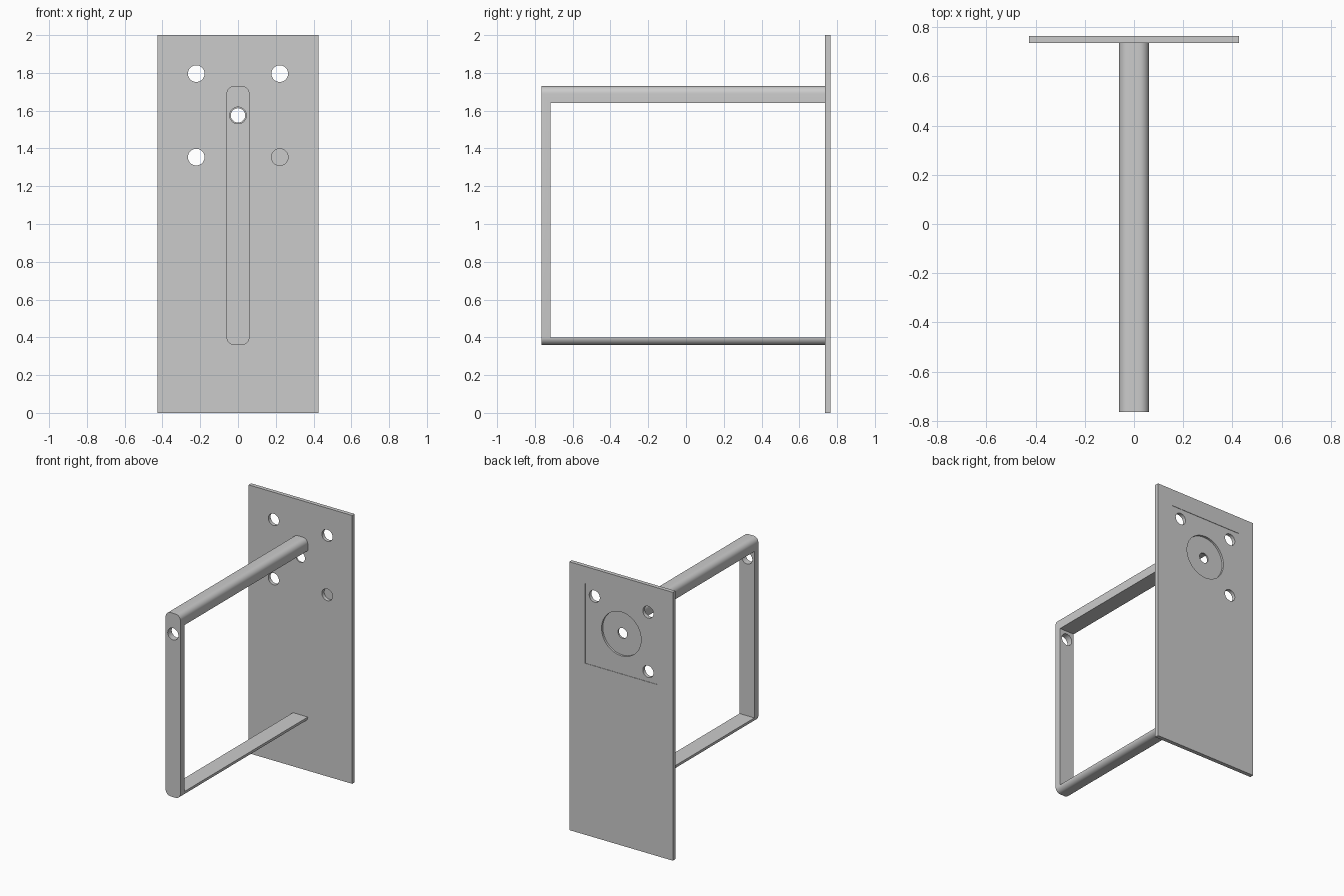
import bpy, bmesh, math
from mathutils import Matrix

old = bpy.data.objects.get("Cube")
if old:
    bpy.data.objects.remove(old, do_unlink=True)

grey = bpy.data.materials.new("plain grey")
grey.use_nodes = True
COLOUR = (0.6, 0.6, 0.6, 1)
grey.diffuse_color = COLOUR
grey.node_tree.nodes["Principled BSDF"].inputs["Base Color"].default_value = COLOUR


def finish(name, bm):
    mesh = bpy.data.meshes.new(name)
    bm.to_mesh(mesh)
    bm.free()
    mesh.materials.append(grey)
    obj = bpy.data.objects.new(name, mesh)
    bpy.context.collection.objects.link(obj)
    return obj


def box(name, x, y, z, round_edges=0):
    """Box from (min, max) pairs; optionally round the edges running along y."""
    bm = bmesh.new()
    bmesh.ops.create_cube(bm, size=1)
    for v in bm.verts:
        v.co = [(lo + hi) / 2 + c * (hi - lo) for c, (lo, hi) in zip(v.co, (x, y, z))]
    if round_edges:
        edges = [e for e in bm.edges
                 if abs(e.verts[0].co.y - e.verts[1].co.y) > 0.1]
        bmesh.ops.bevel(bm, geom=edges, offset=round_edges, segments=8,
                        profile=0.5, affect='EDGES')
    return finish(name, bm)


def drill(x, z, radius, y):
    """Cylinder cutter along y."""
    bm = bmesh.new()
    bmesh.ops.create_cone(bm, cap_ends=True, segments=48, radius1=radius,
                          radius2=radius, depth=y[1] - y[0],
                          matrix=Matrix.Translation((x, sum(y) / 2, z))
                          @ Matrix.Rotation(math.pi / 2, 4, 'X'))
    return finish("hole_cutter", bm)


def cut(obj, cutters):
    bpy.context.view_layer.objects.active = obj
    for cutter in cutters:
        mod = obj.modifiers.new("cut", 'BOOLEAN')
        mod.operation = 'DIFFERENCE'
        mod.solver = 'EXACT'
        mod.object = cutter
        bpy.ops.object.modifier_apply(modifier=mod.name)
        bpy.data.objects.remove(cutter, do_unlink=True)
    bpy.ops.object.select_all(action='DESELECT')
    obj.select_set(True)
    bpy.ops.object.shade_smooth_by_angle(angle=math.radians(30))


FRONT, JOIN, BACK = -0.765, 0.735, 0.765
HOLE_Z = 1.575

# Mounting plate: shallow square pocket, round recess and five through holes
plate = box("mounting_plate", (-0.427, 0.427), (JOIN, BACK), (0, 2))
through = (JOIN - 0.1, BACK + 0.1)
cutters = [box("pocket_cutter", (-0.297, 0.297), (BACK - 0.003, BACK + 0.1),
               (HOLE_Z - 0.297, HOLE_Z + 0.297)),
           drill(0, HOLE_Z, 0.163, (BACK - 0.018, BACK + 0.1)),
           drill(0, HOLE_Z, 0.038, through)]
cutters += [drill(sx * 0.221, HOLE_Z + sz * 0.221, 0.044, through)
            for sx in (-1, 1) for sz in (-1, 1)]
cut(plate, cutters)

# Handle: rounded block hollowed sideways into a three-bar loop, with a front hole
handle = box("handle_loop", (-0.061, 0.061), (FRONT, JOIN), (0.36, 1.73), 0.04)
cut(handle, [box("loop_cutter", (-0.3, 0.3), (FRONT + 0.047, JOIN + 0.1), (0.4, 1.64)),
             drill(0, HOLE_Z, 0.044, (FRONT - 0.1, FRONT + 0.2))])
